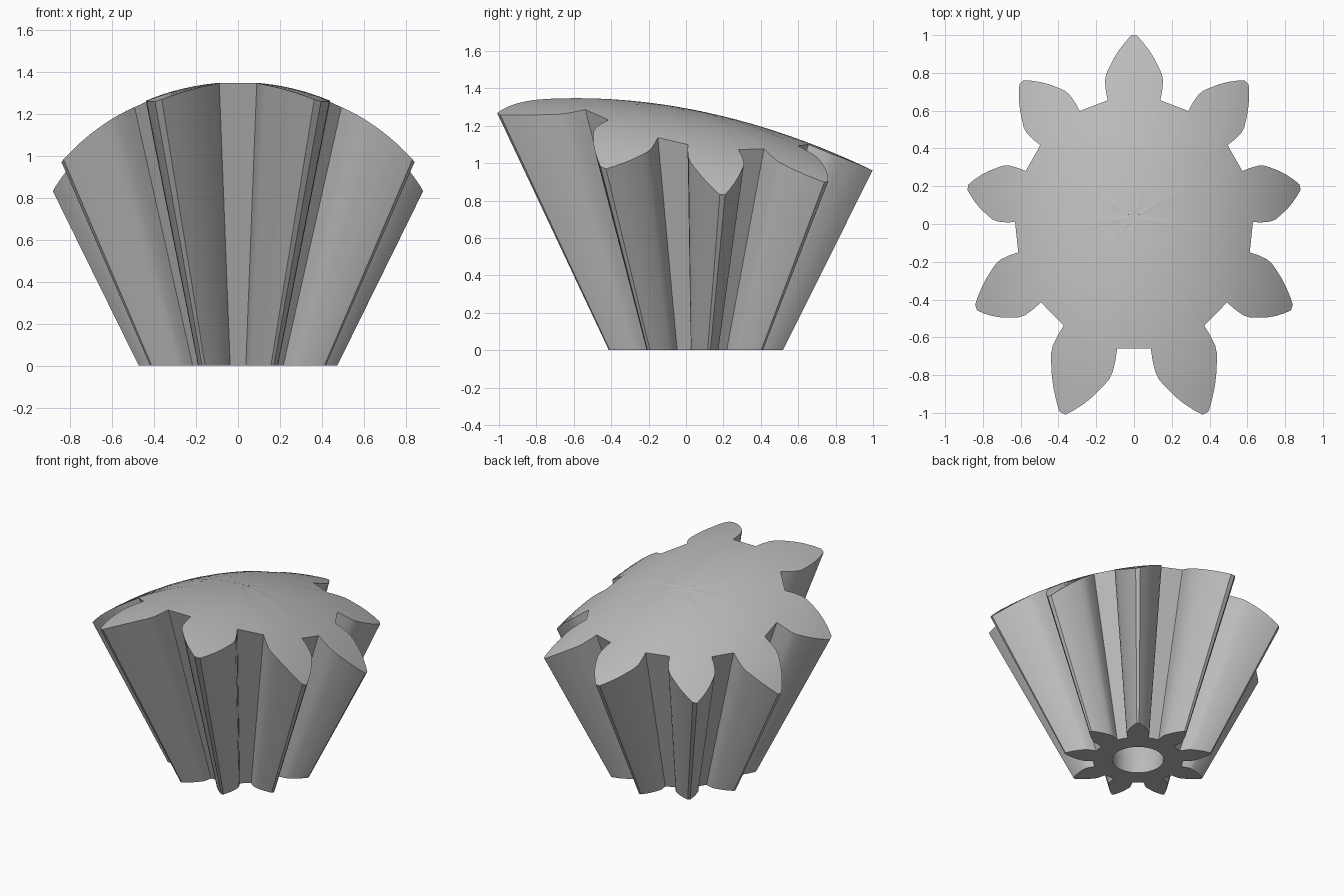
import bpy, bmesh
from math import sin, cos, pi, sqrt, radians
from mathutils import Vector, Matrix

default = bpy.data.objects.get("Cube")
if default:
    bpy.data.objects.remove(default, do_unlink=True)

TEETH = 9
AXIS_Y = 0.04
BASE_R, FLARE = 0.48, 0.5     # tip radius at the floor and its growth with height
RINGS = 14


def dome(x, y):
    """Height of the curved top."""
    r = 1.13
    return 1.35 - (r - sqrt(r * r - x * x)) - 0.1486 * (y + 0.62) ** 2


def on_top(p):
    """Slide a unit profile point up the flaring cone until it meets the dome."""
    z = 1.1
    for _ in range(30):
        s = BASE_R + FLARE * z
        z = dome(p.x * s, p.y * s + AXIS_Y)
    s = BASE_R + FLARE * z
    return Vector((p.x * s, p.y * s + AXIS_Y, z))


# Half tooth: half-width and distance from the axis
half = [(0.135, 0.597), (0.146, 0.65), (0.153, 0.71), (0.148, 0.75), (0.131, 0.795),
        (0.108, 0.85), (0.082, 0.90), (0.047, 0.955), (0.016, 0.997)]
tooth = [Vector((w, d)) for w, d in half] + [Vector((-w, d)) for w, d in reversed(half)]
profile = [Matrix.Rotation(2 * pi * k / TEETH, 2) @ p for k in range(TEETH) for p in tooth]

bm = bmesh.new()


def ring(points):
    return [bm.verts.new(p) for p in points]


def bridge(a, b):
    n = len(a)
    for i in range(n):
        j = (i + 1) % n
        bm.faces.new((a[i], a[j], b[j], b[i]))


# Flared toothed sides
bottom = ring(Vector((p.x * BASE_R, p.y * BASE_R + AXIS_Y, 0)) for p in profile)
rim = ring(on_top(p) for p in profile)
bridge(bottom, rim)

# Domed cap, in shrinking rings
outer = rim
for k in range(RINGS - 1, 0, -1):
    inner = ring(on_top(p * (k / RINGS)) for p in profile)
    bridge(outer, inner)
    outer = inner
centre = bm.verts.new(on_top(Vector((0, 0))))
for i, v in enumerate(outer):
    bm.faces.new((v, outer[(i + 1) % len(outer)], centre))

# Floor with a central bore: straight collar, then a flaring hollow
n = len(profile)
angles = [pi / 2 + 2 * pi * (i - len(tooth) / 2 + 0.5) / n for i in range(n)]
outer = bottom
for r, z in ((0.167, 0), (0.167, 0.085), (0.27, 0.4)):
    inner = ring(Vector((r * cos(a), r * sin(a) + AXIS_Y, z)) for a in angles)
    bridge(outer, inner)
    outer = inner
bm.faces.new(outer)
bmesh.ops.recalc_face_normals(bm, faces=bm.faces)

mesh = bpy.data.meshes.new("flared_gear")
bm.to_mesh(mesh)
bm.free()
gear = bpy.data.objects.new("flared_gear", mesh)
bpy.context.collection.objects.link(gear)

# Plain grey
grey = bpy.data.materials.new("light_grey")
grey.use_nodes = True
color = (0.5, 0.5, 0.5, 1)
grey.diffuse_color = color
grey.node_tree.nodes["Principled BSDF"].inputs["Base Color"].default_value = color
mesh.materials.append(grey)

bpy.ops.object.select_all(action='DESELECT')
gear.select_set(True)
bpy.context.view_layer.objects.active = gear
bpy.ops.object.shade_smooth_by_angle(angle=radians(28))
